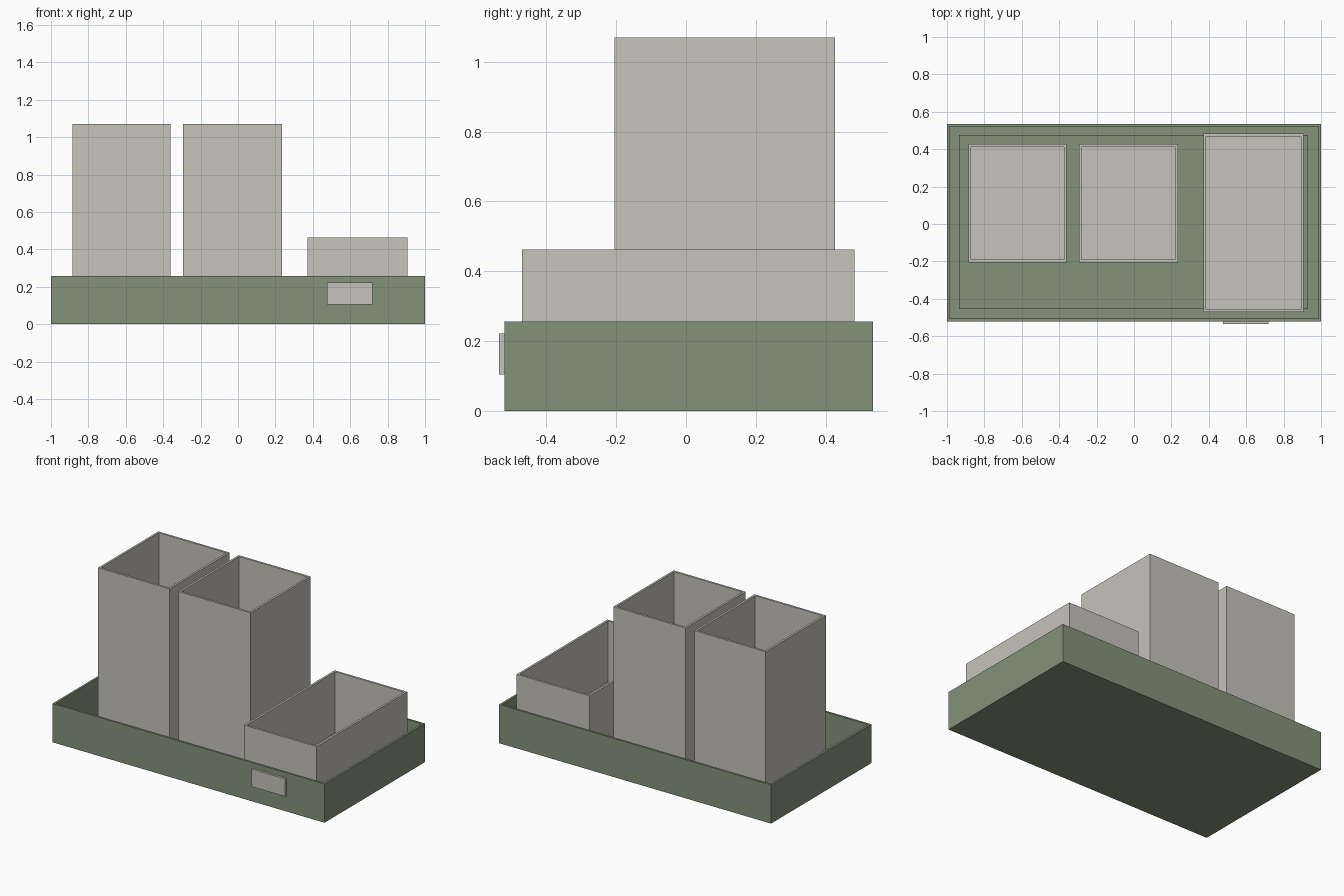
import bpy

if "Cube" in bpy.data.objects:
    bpy.data.objects.remove(bpy.data.objects["Cube"])


def material(name, color):
    m = bpy.data.materials.new(name)
    m.diffuse_color = (*color, 1)
    m.use_nodes = True
    m.node_tree.nodes["Principled BSDF"].inputs["Base Color"].default_value = m.diffuse_color
    return m


GREEN = material("sage green", (0.235, 0.287, 0.195))
GREY = material("warm light grey", (0.565, 0.546, 0.497))


def box(name, x, y, z, mat):
    """Box from (min, max) ranges on each axis."""
    ranges = (x, y, z)
    bpy.ops.mesh.primitive_cube_add(size=1, location=[(a + b) / 2 for a, b in ranges])
    ob = bpy.context.object
    ob.name = name
    ob.scale = [b - a for a, b in ranges]
    bpy.ops.object.transform_apply(location=False, rotation=False, scale=True)
    ob.data.materials.append(mat)
    return ob


def open_box(name, x, y, z, wall, floor, mat):
    """Open-topped box: full-depth sides with the front and back fitted between."""
    inner = (x[0] + wall, x[1] - wall)
    box(name + "_left_wall", (x[0], inner[0]), y, z, mat)
    box(name + "_right_wall", (inner[1], x[1]), y, z, mat)
    box(name + "_front_wall", inner, (y[0], y[0] + wall), z, mat)
    box(name + "_back_wall", inner, (y[1] - wall, y[1]), z, mat)
    box(name + "_floor", inner, (y[0] + wall, y[1] - wall), (z[0], z[0] + floor), mat)


# Shallow tray with a raised pad on its floor
open_box("tray", (-1, 1), (-0.52, 0.535), (0, 0.257), 0.014, 0.014, GREEN)
box("tray_pad", (-0.935, 0.93), (-0.455, 0.475), (0.014, 0.03), GREEN)

# Two tall bins and one long low bin
open_box("left_tall_bin", (-0.885, -0.36), (-0.205, 0.427), (0.03, 1.07), 0.014, 0.025, GREY)
open_box("middle_tall_bin", (-0.295, 0.235), (-0.205, 0.427), (0.03, 1.07), 0.014, 0.025, GREY)
open_box("low_bin", (0.372, 0.907), (-0.47, 0.483), (0.03, 0.462), 0.014, 0.025, GREY)

# Blank label plate on the tray front
box("label_plate", (0.475, 0.72), (-0.535, -0.52), (0.105, 0.222), GREY)
